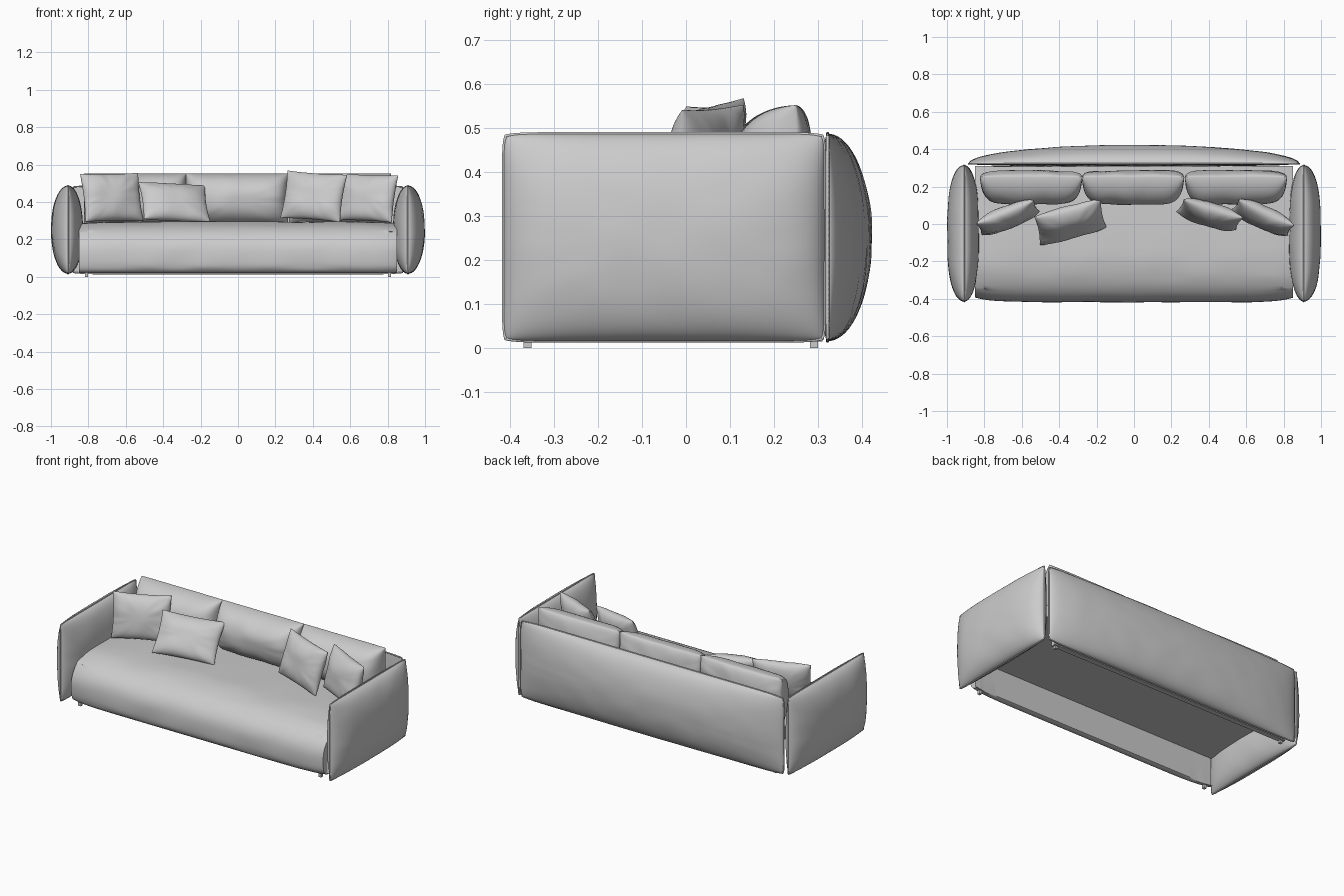
import bpy, bmesh, math
from mathutils import Vector, noise

if "Cube" in bpy.data.objects:
    bpy.data.objects.remove(bpy.data.objects["Cube"])


def finish(name, bm, loc=(0, 0, 0), rot=(0, 0, 0), angle=50):
    """Turn a bmesh into a smooth shaded object."""
    bmesh.ops.remove_doubles(bm, verts=bm.verts, dist=1e-5)
    bmesh.ops.recalc_face_normals(bm, faces=bm.faces)
    me = bpy.data.meshes.new(name)
    bm.to_mesh(me)
    bm.free()
    ob = bpy.data.objects.new(name, me)
    bpy.context.collection.objects.link(ob)
    ob.location = loc
    ob.rotation_euler = [math.radians(a) for a in rot]
    bpy.context.view_layer.objects.active = ob
    ob.select_set(True)
    bpy.ops.object.shade_smooth_by_angle(angle=math.radians(angle))
    ob.select_set(False)
    return ob


def cushion(name, loc, rot, w, h, front, back, nu=2, nv=2, corner=0.0,
            pinch=0.0, wrinkle=0.003, piping=0.0, n=40, seed=0):
    """Two bulging skins sewn along an outline; the front faces local -y."""
    bm = bmesh.new()
    steps = [math.sin(math.pi * (i / n - 0.5)) for i in range(n + 1)]

    def point(u, v, depth):
        x = u * w / 2 * (1 - corner * abs(v) ** 14 - pinch * (1 - v * v))
        z = v * h / 2 * (1 - corner * w / h * abs(u) ** 14 - pinch * (1 - u * u))
        puff = math.sqrt(max(0, (1 - abs(u) ** nu) * (1 - abs(v) ** nv)))
        crease = noise.noise(Vector((x * 9 + seed, z * 9, depth * 20)))
        # radial folds that run towards the seams
        fold = noise.noise(Vector((math.atan2(v, u) * 4, seed * 3.1, depth * 9)))
        d = depth * puff
        d += math.copysign(1, depth) * wrinkle * puff * (crease + fold * (u * u + v * v) * 0.7)
        return Vector((x, d, z))

    for depth in (-front, back):
        grid = [[bm.verts.new(point(u, v, depth)) for u in steps] for v in steps]
        for j in range(n):
            for i in range(n):
                bm.faces.new((grid[j][i], grid[j][i + 1], grid[j + 1][i + 1], grid[j + 1][i]))
    ob = finish(name, bm, loc, rot)

    # sewn seam around the outline
    if piping:
        ring = ([point(u, -1, 1) for u in steps[:-1]] + [point(1, v, 1) for v in steps[:-1]]
                + [point(-u, 1, 1) for u in steps[:-1]] + [point(-1, -v, 1) for v in steps[:-1]])
        cu = bpy.data.curves.new(name + "_seam", 'CURVE')
        cu.dimensions = '3D'
        cu.bevel_depth = piping
        cu.bevel_resolution = 1
        sp = cu.splines.new('POLY')
        sp.points.add(len(ring) - 1)
        for p, co in zip(sp.points, ring):
            p.co = (*co, 1)
        sp.use_cyclic_u = True
        seam = bpy.data.objects.new(name + "_seam", cu)
        bpy.context.collection.objects.link(seam)
        seam.location, seam.rotation_euler = ob.location, ob.rotation_euler
    return ob


def box(name, loc, size):
    bm = bmesh.new()
    bmesh.ops.create_cube(bm, size=1)
    bmesh.ops.scale(bm, vec=size, verts=bm.verts)
    return finish(name, bm, loc, angle=30)


def arc(cy, cz, a, b, t0, t1, power, n):
    """Piece of a superellipse in the y-z plane."""
    pts = []
    for i in range(n + 1):
        t = math.radians(t0 + (t1 - t0) * i / n)
        c, s = math.cos(t), math.sin(t)
        pts.append((cy - a * math.copysign(abs(c) ** power, c),
                    cz + b * math.copysign(abs(s) ** power, s)))
    return pts


# seat: upholstered top rolling over into the front skirt, open underneath
profile = [(0.31, 0.20), (0.31, 0.285), (0.2, 0.288), (0.1, 0.291), (0.0, 0.293)]
profile += arc(-0.12, 0.11, 0.298, 0.185, 90, 0, 0.8, 18)
profile += arc(-0.36, 0.11, 0.058, 0.09, 0, -90, 0.7, 8)[1:]
profile += [(-0.35, 0.025), (-0.35, 0.20)]
bm = bmesh.new()
rows = []
N = 60
for k in range(N + 1):
    s = math.sin(math.pi * (k / N - 0.5))
    full = 1 - abs(s) ** 10
    row = []
    for y, z in profile:
        soft = 1 if (y < -0.352 or z > 0.27) and z > 0.05 else 0
        wave = 0.004 * soft * noise.noise(Vector((s * 5, y * 9, z * 9)))
        y2 = y + (0.025 * (1 - full) if y < -0.355 else 0) + wave
        z2 = z - (0.012 * (1 - full) if z > 0.25 else 0) + wave
        row.append(bm.verts.new((s * 0.85, y2, z2)))
    rows.append(row)
m = len(profile)
for r0, r1 in zip(rows, rows[1:]):
    for i in range(m):
        bm.faces.new((r0[i], r0[(i + 1) % m], r1[(i + 1) % m], r1[i]))
bm.faces.new(rows[0])
bm.faces.new(rows[-1])
finish("seat", bm)

# rear rail carrying the back feet
box("rear_rail", (0, 0.295, 0.11), (1.66, 0.03, 0.19))

# side panels and feet, mirrored left and right
for side, label in ((-1, "left"), (1, "right")):
    cushion(label + "_arm", (side * 0.908, -0.05, 0.252), (0, 0, side * 90), 0.73, 0.472,
            0.09, 0.078, nu=3, nv=2.2, corner=0.014, wrinkle=0.003, piping=0.004, seed=side + 4)
    for y, end in ((-0.361, "front"), (0.291, "back")):
        box(f"{label}_{end}_foot", (side * 0.81, y, 0.015), (0.018, 0.018, 0.03))

# back panel
cushion("back_panel", (0, 0.322, 0.252), (0, 0, 180), 1.77, 0.472, 0.101, 0.015,
        corner=0.008, wrinkle=0.003, piping=0.004, n=50, seed=9)

# three back cushions
for i, x in enumerate((-0.55, -0.005, 0.545)):
    cushion(f"back_cushion_{i + 1}", (x, 0.25, 0.413), (0, 0, 0), 0.548, 0.28, 0.145, 0.035,
            nu=7, nv=2.4, pinch=0.006, wrinkle=0.007, seed=20 + i * 3)

# four throw pillows: location, rotation, width, height
pillows = [
    ((-0.675, 0.035, 0.425), (-14, -1, 22), 0.335, 0.265),
    ((-0.34, 0.01, 0.398), (-38, 3, 15), 0.37, 0.25),
    ((0.405, 0.05, 0.43), (-16, 4, -17), 0.335, 0.265),
    ((0.69, 0.035, 0.422), (-14, 2, -25), 0.33, 0.26),
]
for i, (loc, rot, w, h) in enumerate(pillows):
    cushion(f"throw_pillow_{i + 1}", loc, rot, w, h, 0.055, 0.055, nu=2.5, nv=2.5,
            pinch=0.05, wrinkle=0.009, seed=40 + i * 5)
